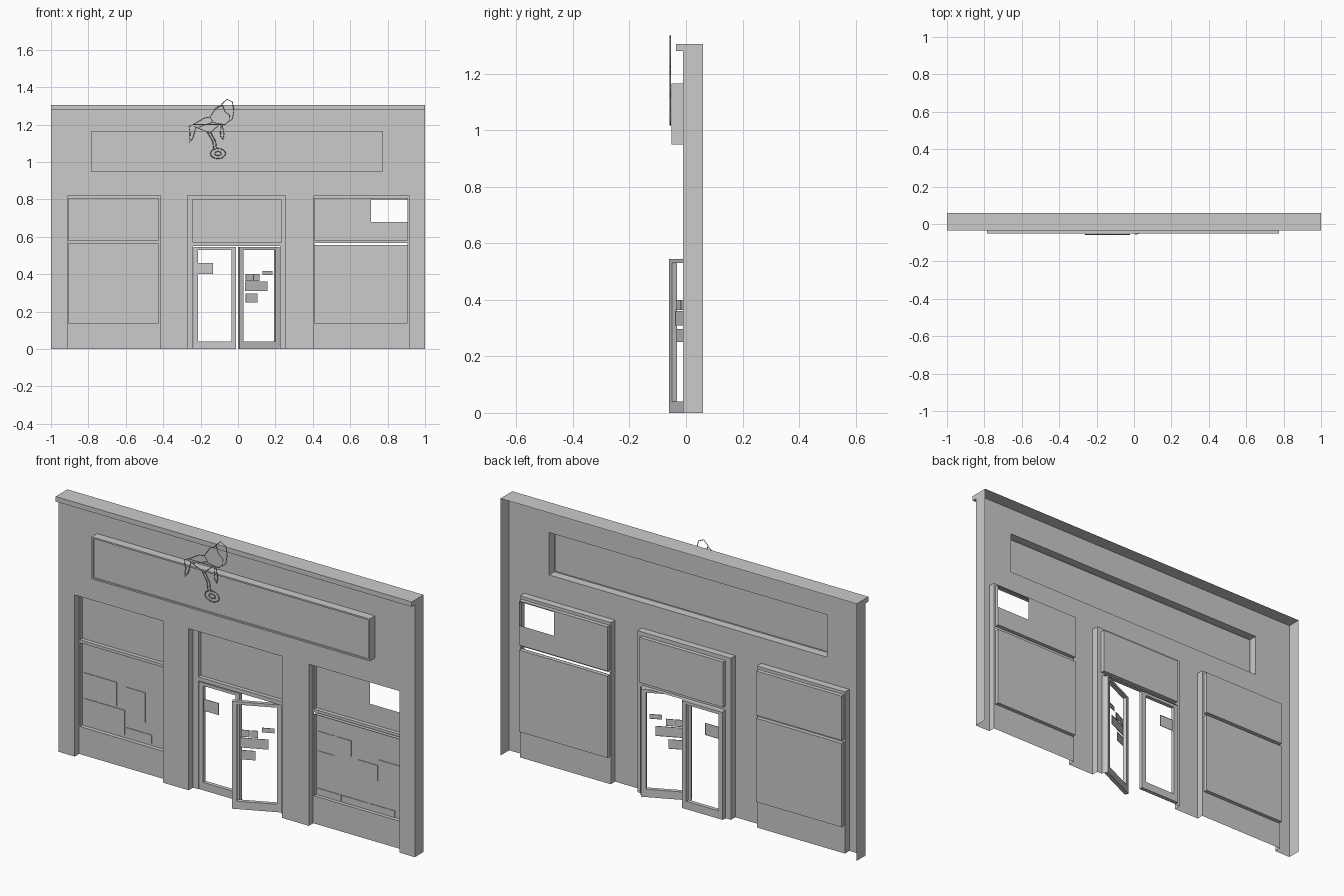
import bpy, bmesh, math
from mathutils import Matrix

if "Cube" in bpy.data.objects:
    bpy.data.objects.remove(bpy.data.objects["Cube"])


def finish(name, bm, mat=None):
    bmesh.ops.remove_doubles(bm, verts=bm.verts, dist=1e-5)
    me = bpy.data.meshes.new(name)
    bm.to_mesh(me)
    bm.free()
    ob = bpy.data.objects.new(name, me)
    bpy.context.collection.objects.link(ob)
    if mat:
        ob.matrix_world = mat
    return ob


def quad(bm, pts):
    bm.faces.new([bm.verts.new(p) for p in pts])


def sheet(bm, outer, holes, y, flip=False):
    """Flat rectangle (x0, x1, z0, z1) facing -y with rectangular holes."""
    rects = [outer] + holes
    xs = sorted({v for r in rects for v in r[:2]})
    zs = sorted({v for r in rects for v in r[2:]})
    for a, b in zip(xs, xs[1:]):
        for c, d in zip(zs, zs[1:]):
            mx, mz = (a + b) / 2, (c + d) / 2
            if any(h[0] < mx < h[1] and h[2] < mz < h[3] for h in holes):
                continue
            p = [(a, y, c), (b, y, c), (b, y, d), (a, y, d)]
            quad(bm, p[::-1] if flip else p)


def reveal(bm, r, ya, yb, floor=True):
    """Side walls of a rectangle running from depth ya to yb."""
    x0, x1, z0, z1 = r
    c = [(x0, z0), (x1, z0), (x1, z1), (x0, z1)]
    for i in range(0 if floor else 1, 4):
        (xa, za), (xb, zb) = c[i], c[(i + 1) % 4]
        quad(bm, [(xa, ya, za), (xb, ya, zb), (xb, yb, zb), (xa, yb, za)])


FRONT, BACK, FRAME, PANE = -0.01, 0.06, 0.025, 0.045
left_bay = (-0.91, -0.415, 0, 0.82)
mid_bay = (-0.27, 0.255, 0, 0.82)
right_bay = (0.405, 0.915, 0, 0.82)
sign = (-0.785, 0.775, 0.95, 1.165)

# Facade shell, open at the back
bm = bmesh.new()
sheet(bm, (-1, 1, 0, 1.305), [left_bay, mid_bay, right_bay, sign], FRONT)
reveal(bm, (-1, 1, 0, 1.305), BACK, FRONT, floor=False)
for bay in (left_bay, mid_bay, right_bay):
    reveal(bm, bay, FRONT, FRAME, floor=False)
finish("facade_wall", bm)

# Cornice lip
bm = bmesh.new()
lip = (-1, 1, 1.28, 1.305)
sheet(bm, lip, [], -0.035)
reveal(bm, lip, FRONT, -0.035)
finish("cornice", bm)

# Sign box with thin rim
bm = bmesh.new()
inner = (sign[0] + 0.008, sign[1] - 0.008, sign[2] + 0.008, sign[3] - 0.008)
reveal(bm, sign, FRONT, -0.052)
sheet(bm, sign, [inner], -0.052)
reveal(bm, inner, -0.052, -0.045)
sheet(bm, inner, [], -0.045)
finish("sign_box", bm)

# Display windows and kick panels
for name, bay, top, extra, missing in (
        ("left", left_bay, 0.565, [], []),
        ("right", right_bay, 0.555, [(0.41, 0.905, 0.556, 0.566)],
         [(0.71, 0.905, 0.68, 0.80)])):
    lower = (bay[0] + 0.005, bay[1] - 0.01, 0.14, top)
    upper = (bay[0] + 0.005, bay[1] - 0.01, 0.58, 0.805)
    bm = bmesh.new()
    sheet(bm, bay, [lower, upper] + extra, FRAME)
    for r in (lower, upper):
        reveal(bm, r, FRAME, PANE)
    finish(name + "_window_frame", bm)
    bm = bmesh.new()
    sheet(bm, lower, [], PANE)
    sheet(bm, upper, missing, PANE)
    finish(name + "_window_panes", bm)

# Entrance frame and transom
bm = bmesh.new()
transom = (-0.24, 0.23, 0.57, 0.80)
opening = (-0.24, 0.225, 0, 0.55)
sheet(bm, mid_bay, [transom, opening], FRAME)
reveal(bm, transom, FRAME, PANE)
reveal(bm, opening, FRAME, PANE, floor=False)
sheet(bm, transom, [], PANE)
finish("entrance_frame", bm)


def door(name, outer, hole, mat):
    bm = bmesh.new()
    sheet(bm, outer, [hole], 0)
    sheet(bm, outer, [hole], 0.02, flip=True)
    reveal(bm, outer, 0.02, 0)
    reveal(bm, hole, 0, 0.02)
    finish(name, bm, mat)


def posters(name, rects, mat):
    bm = bmesh.new()
    for r in rects:
        sheet(bm, r, [], 0)
        reveal(bm, r, 0.003, 0)
    finish(name, bm, mat)


# Closed left door, right door swung outwards
closed = Matrix.Translation((0, 0.028, 0))
swung = Matrix.Translation((0.222, 0.038, 0)) @ Matrix.Rotation(0.43, 4, 'Z')
door("left_door", (-0.238, -0.01, 0, 0.545), (-0.215, -0.035, 0.04, 0.53), closed)
door("right_door", (-0.235, 0, 0, 0.545), (-0.212, -0.024, 0.04, 0.53), swung)

# Notices on doors and windows
posters("left_door_notice", [(-0.218, -0.135, 0.4, 0.46)],
        Matrix.Translation((0, 0.036, 0)))
k = 1 / math.cos(0.43)
notices = [(0.045, 0.08, 0.365, 0.4), (0.085, 0.118, 0.365, 0.4),
           (0.135, 0.187, 0.395, 0.418), (0.042, 0.162, 0.31, 0.36),
           (0.045, 0.107, 0.25, 0.297)]
posters("right_door_notices",
        [((a - 0.222) * k, (b - 0.222) * k, c, d) for a, b, c, d in notices],
        swung @ Matrix.Translation((0, 0.008, 0)))
glass = Matrix.Translation((0, PANE - 0.004, 0))
posters("left_window_posters",
        [(-0.895, -0.71, 0.29, 0.41), (-0.895, -0.665, 0.155, 0.28),
         (-0.655, -0.515, 0.15, 0.195), (-0.655, -0.55, 0.25, 0.40)], glass)
posters("right_window_posters",
        [(0.418, 0.512, 0.385, 0.465), (0.522, 0.607, 0.385, 0.465),
         (0.418, 0.512, 0.28, 0.365), (0.64, 0.755, 0.3, 0.38),
         (0.76, 0.88, 0.225, 0.41), (0.412, 0.55, 0.141, 0.175),
         (0.555, 0.70, 0.141, 0.175), (0.71, 0.85, 0.141, 0.175)], glass)

# Thin line figure seated over a stool, mounted in front of the sign
def oval(cx, cz, rx, rz):
    return [(cx + rx * math.cos(t * math.pi / 8), cz + rz * math.sin(t * math.pi / 8))
            for t in range(17)]


strokes = [
    [(-.086, 1.31), (-.06, 1.335), (-.03, 1.32), (-.022, 1.275), (-.03, 1.23),
     (-.048, 1.215), (-.045, 1.25), (-.07, 1.27), (-.086, 1.31)],        # hair
    [(-.086, 1.305), (-.12, 1.285), (-.15, 1.24), (-.13, 1.21),
     (-.07, 1.20), (-.048, 1.22)],                                        # torso
    [(-.07, 1.20), (-.24, 1.2), (-.262, 1.19), (-.256, 1.15), (-.26, 1.105),
     (-.24, 1.13), (-.228, 1.18), (-.13, 1.215)],                         # near leg
    [(-.24, 1.20), (-.18, 1.235), (-.15, 1.24)],                          # arm
    [(-.235, 1.19), (-.15, 1.155), (-.1, 1.2)],                           # far thigh
    [(-.165, 1.16), (-.135, 1.11), (-.13, 1.07)],
    [(-.145, 1.155), (-.12, 1.11), (-.115, 1.07)],                        # shin
    [(-.085, 1.2), (-.075, 1.15), (-.08, 1.12), (-.095, 1.14), (-.09, 1.2)],
    oval(-.107, 1.045, .04, .027), oval(-.107, 1.045, .018, .011),        # base
]
cu = bpy.data.curves.new("line_figure", 'CURVE')
cu.dimensions = '3D'
cu.bevel_depth = 0.0022
cu.bevel_resolution = 0
for s in strokes:
    sp = cu.splines.new('POLY')
    sp.points.add(len(s) - 1)
    for p, (x, z) in zip(sp.points, s):
        p.co = (x, -0.0555, z, 1)
bpy.context.collection.objects.link(bpy.data.objects.new("line_figure", cu))
